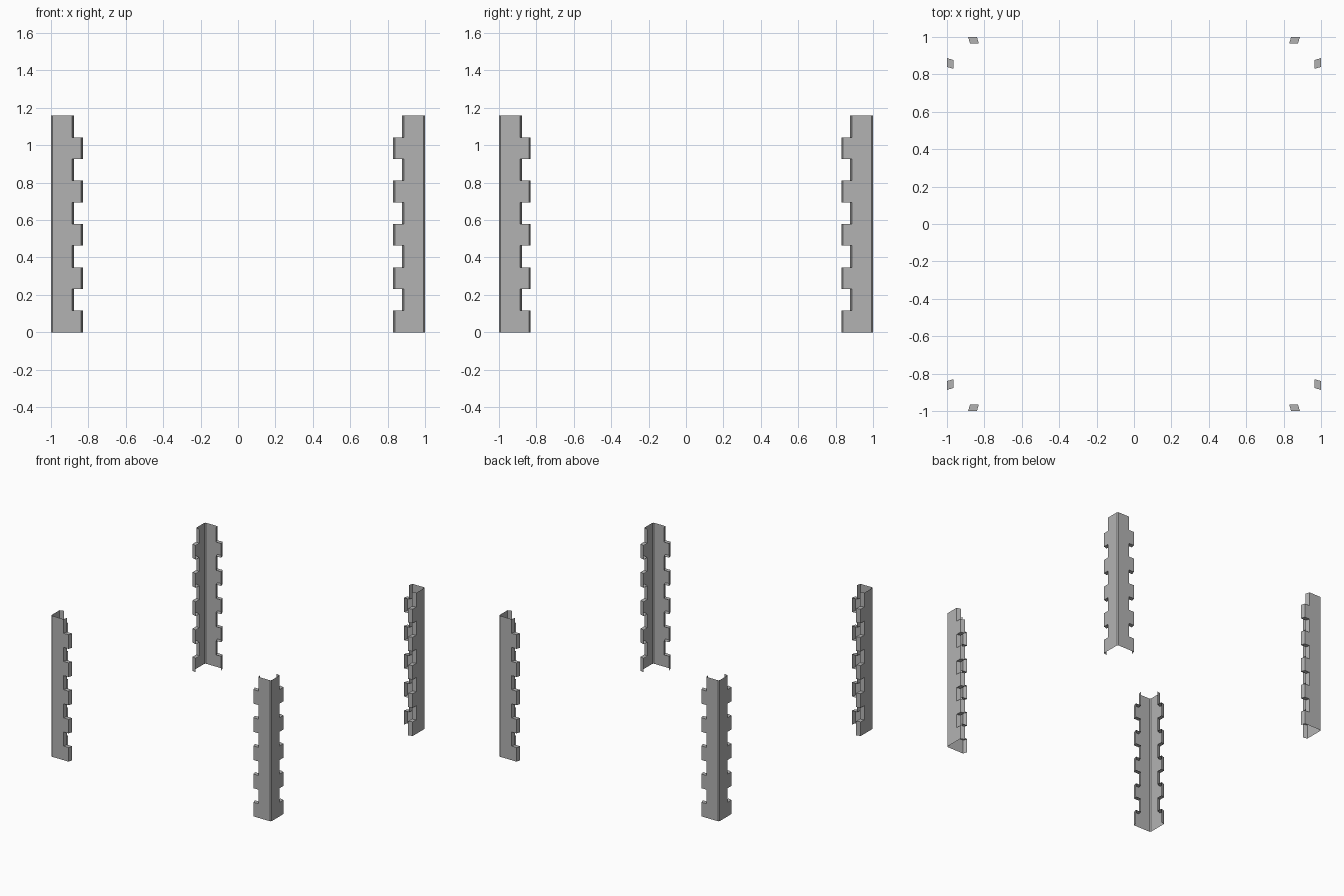
import bpy
import bmesh

cube = bpy.data.objects.get("Cube")
if cube:
    bpy.data.objects.remove(cube, do_unlink=True)

HEIGHT, ROWS = 1.158, 10
STEP = HEIGHT / ROWS
BEVEL = 0.008                     # small chamfer on the outer corner
TOOTH, NOTCH = 0.84, 0.887        # wing ends at a tooth and at a notch
LIP_X, LIP_Y = 0.01, 0.034        # slanted lip folded inwards

steel = bpy.data.materials.new("grey steel")
steel.use_nodes = True
steel.diffuse_color = (0.45, 0.45, 0.45, 1)
steel.node_tree.nodes["Principled BSDF"].inputs["Base Color"].default_value = steel.diffuse_color


def half_profile(end):
    """Plan of one wing: lip, edge, chamfer."""
    return [(end - LIP_X, 1 - LIP_Y), (end, 1), (1 - BEVEL, 1)]


def angle_post(name, sx, sy):
    bm = bmesh.new()

    def face(points):
        if sx * sy < 0:
            points = points[::-1]
        bm.faces.new([bm.verts.new((sx * x, sy * y, z)) for x, y, z in points])

    # Sheet wings and lips, one row per tooth or notch
    for i in range(ROWS):
        z0, z1 = i * STEP, (i + 1) * STEP
        half = half_profile(NOTCH if i % 2 else TOOTH)
        plan = half + [(y, x) for x, y in reversed(half)]
        for a, b in zip(plan, plan[1:]):
            face([(*b, z0), (*a, z0), (*a, z1), (*b, z1)])

    # Ledges closing the top and bottom of each notch
    for i in range(1, ROWS):
        tooth, notch = half_profile(TOOTH), half_profile(NOTCH)
        ledge = [tooth[0], notch[0], notch[1], tooth[1]]
        swapped = [(y, x) for x, y in reversed(ledge)]
        for ring in (ledge, swapped):
            points = [(x, y, i * STEP) for x, y in ring]
            face(points if i % 2 else points[::-1])

    bmesh.ops.remove_doubles(bm, verts=bm.verts, dist=0.0005)
    mesh = bpy.data.meshes.new(name)
    bm.to_mesh(mesh)
    bm.free()
    mesh.materials.append(steel)
    bpy.context.collection.objects.link(bpy.data.objects.new(name, mesh))


# One post at each corner
for side, sx in (("left", 1), ("right", -1)):
    for end, sy in (("front", -1), ("back", 1)):
        angle_post(f"{end}_{side}_corner_post", sx, sy)
